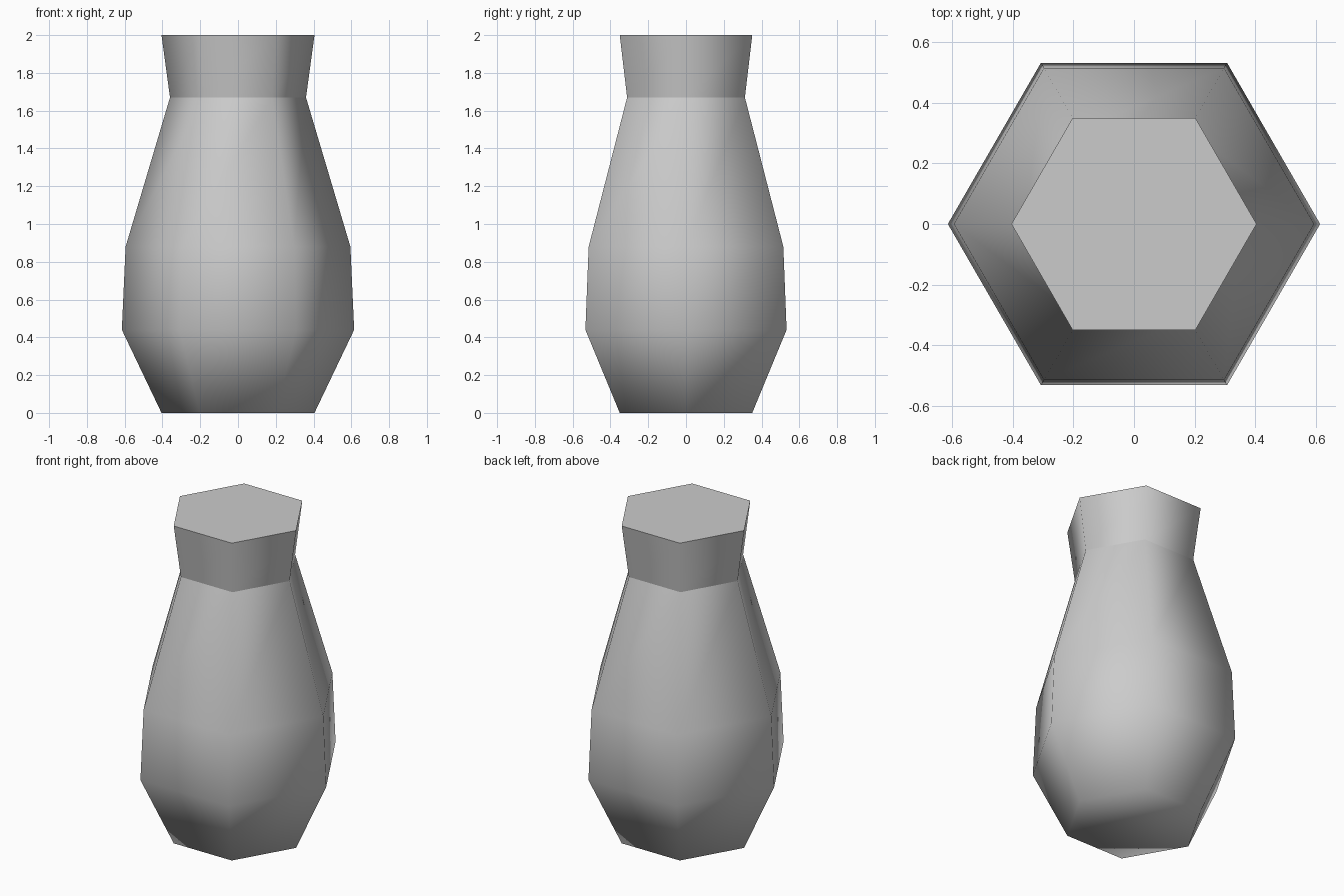
import bpy
import bmesh
from math import cos, sin, tau

SIDES = 6

cube = bpy.data.objects.get("Cube")
if cube:
    bpy.data.objects.remove(cube, do_unlink=True)

# One plain grey for the whole vase
grey = bpy.data.materials.new("plain_grey")
grey.use_nodes = True
colour = (0.6, 0.6, 0.6, 1)
grey.diffuse_color = colour
grey.node_tree.nodes["Principled BSDF"].inputs["Base Color"].default_value = colour


def lathe(name, profile, bottom=False, top=False):
    """Smooth six-sided wall through (radius, height) points, with optional caps.
    The top cap is flat shaded, the bottom one blends into the wall."""
    bm = bmesh.new()
    rings = [[bm.verts.new((r * cos(tau * i / SIDES), r * sin(tau * i / SIDES), z))
              for i in range(SIDES)] for r, z in profile]
    for low, high in zip(rings, rings[1:]):
        for i in range(SIDES):
            j = (i + 1) % SIDES
            bm.faces.new((low[i], low[j], high[j], high[i])).smooth = True
    if bottom:
        bm.faces.new(rings[0][::-1]).smooth = True
    if top:
        bm.faces.new(rings[-1]).smooth = False
    mesh = bpy.data.meshes.new(name)
    bm.to_mesh(mesh)
    bm.free()
    mesh.materials.append(grey)
    obj = bpy.data.objects.new(name, mesh)
    bpy.context.collection.objects.link(obj)
    return obj


# Rounded belly narrowing to the shoulder
lathe("vase_body", [(0.405, 0), (0.615, 0.44), (0.595, 0.88), (0.36, 1.67)], bottom=True)
# Flared neck with a closed flat top
lathe("vase_neck", [(0.36, 1.67), (0.405, 2)], top=True)
